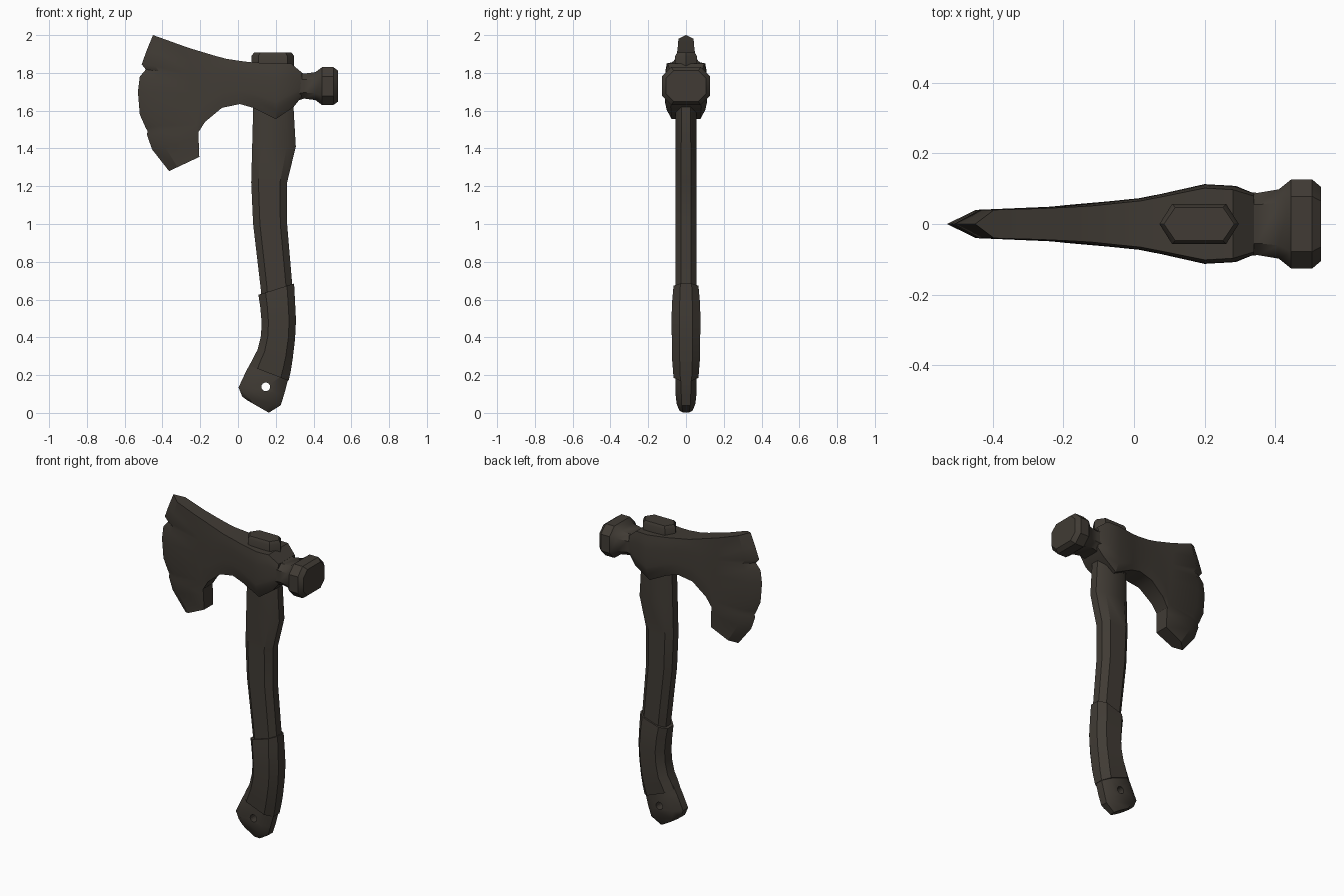
import bpy, bmesh, math
from mathutils import Vector

if "Cube" in bpy.data.objects:
    bpy.data.objects.remove(bpy.data.objects["Cube"])

mat = bpy.data.materials.new("dark brown iron and wood")
mat.diffuse_color = (0.052, 0.044, 0.035, 1)
mat.use_nodes = True
mat.node_tree.nodes["Principled BSDF"].inputs["Base Color"].default_value = mat.diffuse_color


def finish(bm, name, angle=35):
    bmesh.ops.remove_doubles(bm, verts=bm.verts, dist=0.0005)
    bmesh.ops.recalc_face_normals(bm, faces=bm.faces)
    me = bpy.data.meshes.new(name)
    bm.to_mesh(me)
    bm.free()
    me.materials.append(mat)
    ob = bpy.data.objects.new(name, me)
    bpy.context.collection.objects.link(ob)
    bpy.ops.object.select_all(action='DESELECT')
    ob.select_set(True)
    bpy.context.view_layer.objects.active = ob
    bpy.ops.object.shade_smooth_by_angle(angle=math.radians(angle))
    return ob


def loft(name, rings, section, angle=35):
    """Each ring is left (x,z), right (x,z), half depth; section is in -1..1."""
    bm = bmesh.new()
    loops = []
    for (lx, lz), (rx, rz), hy in rings:
        loop = []
        for u, v in section:
            f = (u + 1) / 2
            loop.append(bm.verts.new((lx + (rx - lx) * f, v * hy, lz + (rz - lz) * f)))
        loops.append(loop)
    n = len(section)
    for a, b in zip(loops, loops[1:]):
        for i in range(n):
            bm.faces.new((a[i], a[(i + 1) % n], b[(i + 1) % n], b[i]))
    bm.faces.new(loops[0])
    bm.faces.new(loops[-1])
    return finish(bm, name, angle)


OCT = [(1, -.45), (1, .45), (.6, 1), (-.6, 1), (-1, .45), (-1, -.45), (-.6, -1), (.6, -1)]
POLL = [(1, -.62), (1, .62), (.52, 1), (-.52, 1), (-1, .62), (-1, -.62), (-.52, -1), (.52, -1)]
HEX = [(1, 0), (.68, 1), (-.68, 1), (-1, 0), (-.68, -1), (.68, -1)]

# axe head: columns running from the cutting edge back to the poll
edge = [(-.45, 2), (-.485, 1.915), (-.51, 1.845), (-.488, 1.818), (-.52, 1.78), (-.53, 1.70),
        (-.52, 1.58), (-.49, 1.512), (-.478, 1.49), (-.483, 1.475), (-.455, 1.395), (-.365, 1.28)]
ts = [(2 - z) / .72 for x, z in edge]
columns = [  # top (x,z), bottom (x,z), half thickness, taper at the bottom
    ((-.26, 1.932), (-.205, 1.355), .049, .1),
    ((-.18, 1.908), (-.21, 1.485), .053, .1),
    ((-.12, 1.89), (-.175, 1.54), .057, .1),
    ((-.06, 1.874), (-.085, 1.615), .064, .1),
    ((.02, 1.862), (.01, 1.635), .073, .1),
    ((.08, 1.855), (.08, 1.615), .086, .15),
    ((.20, 1.85), (.20, 1.555), .113, .33),
    ((.28, 1.85), (.295, 1.62), .108, .25),
    ((.34, 1.80), (.335, 1.67), .088, .15)]
grid = []
for top, bot, th, k in columns:
    col = []
    for t in ts:
        p = Vector(top).lerp(Vector(bot), t)
        s = abs(2 * t - 1) ** 3 * (k if t > .5 else .1)
        col.append((p.x, th * (1 - s), p.y))
    grid.append(col)
bevel = []
for (x, z), a in zip(edge, grid[0]):
    bevel.append((x + (a[0] - x) * .28, .04, z + (a[2] - z) * .28))
grid = [[(x, 0, z) for x, z in edge], bevel] + grid
bm = bmesh.new()
sides = [[[bm.verts.new((x, y * s, z)) for x, y, z in c] for c in grid] for s in (-1, 1)]
rows = len(edge)
for g in sides:
    for a, b in zip(g, g[1:]):
        for j in range(rows - 1):
            bm.faces.new((a[j], b[j], b[j + 1], a[j + 1]))
f, r = sides
for c in range(len(grid) - 1):
    for j in (0, rows - 1):
        bm.faces.new((f[c][j], f[c + 1][j], r[c + 1][j], r[c][j]))
bm.faces.new(f[-1] + r[-1][::-1])
finish(bm, "axe_head", 30)

# hammer poll: lofted along x, left/right act as bottom/top
loft("hammer_poll", [((x, 1.73 - h), (x, 1.73 + h), y) for x, y, h in (
    (.29, .095, .085), (.35, .088, .066), (.41, .098, .074),
    (.445, .126, .1), (.505, .126, .1), (.53, .105, .082))], POLL)

# end of the handle showing above the head
loft("handle_top_wedge", [((.072, z), (.297, z), y) if i < 2 else ((.085, z), (.284, z), y)
                          for i, (z, y) in enumerate(((1.82, .057), (1.89, .057), (1.907, .047)))], HEX)

# handle
handle = loft("handle", [
    ((.085, 1.75), (.29, 1.75), .055), ((.08, 1.6), (.295, 1.6), .055),
    ((.075, 1.41), (.306, 1.41), .056), ((.07, 1.22), (.26, 1.22), .056),
    ((.08, 1.0), (.26, 1.0), .056), ((.12, .66), (.287, .68), .056),
    ((.135, .5), (.295, .5), .056), ((.115, .35), (.28, .33), .056),
    ((.045, .225), (.266, .18), .056), ((.003, .135), (.245, .10), .056),
    ((.022, .087), (.226, .04), .05), ((.05, .066), (.163, .001), .036)], OCT)

# lanyard hole through the knob
bpy.ops.mesh.primitive_cylinder_add(vertices=16, radius=.023, depth=.4,
                                    location=(.147, 0, .138), rotation=(math.pi / 2, 0, 0))
cutter = bpy.context.object
cutter.name = "hole_cutter"
cutter.hide_render = True
cutter.data.materials.append(mat)
mod = handle.modifiers.new("hole", 'BOOLEAN')
mod.operation = 'DIFFERENCE'
mod.object = cutter
mod.solver = 'EXACT'
bpy.context.view_layer.objects.active = handle
bpy.ops.object.modifier_apply(modifier=mod.name)
bpy.data.objects.remove(cutter)

# leather grip wrap
loft("grip_wrap", [
    ((.108, .625), (.297, .685), .066), ((.118, .56), (.302, .59), .074),
    ((.125, .48), (.307, .49), .077), ((.122, .41), (.302, .39), .075),
    ((.104, .335), (.29, .29), .075), ((.08, .29), (.28, .225), .07),
    ((.062, .25), (.268, .17), .066)], OCT)
